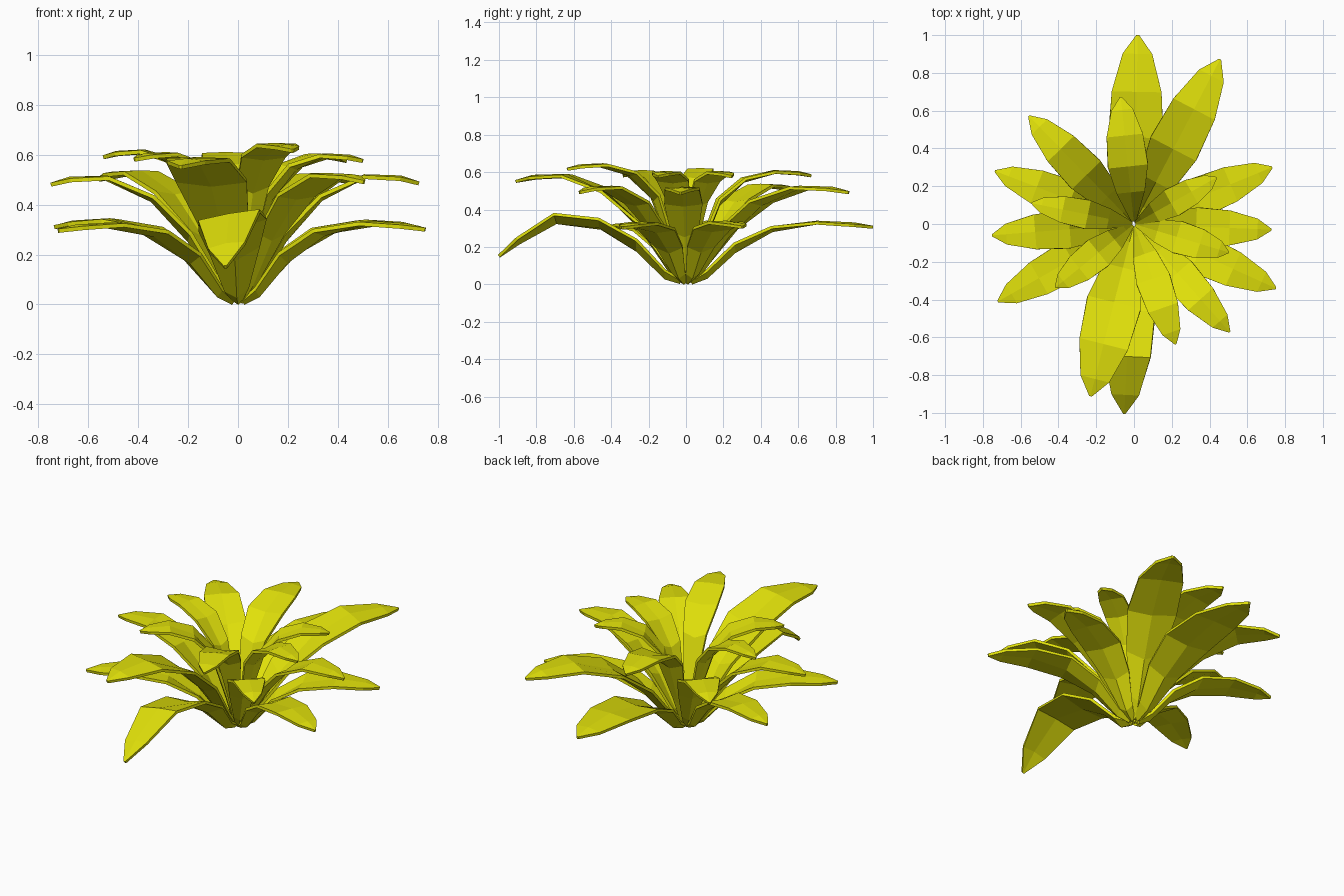
import bpy, bmesh, math
from mathutils import Vector

if "Cube" in bpy.data.objects:
    bpy.data.objects.remove(bpy.data.objects["Cube"])

mat = bpy.data.materials.new("yellow_green_leaf")
mat.diffuse_color = (0.75, 0.75, 0.003, 1)
mat.use_nodes = True
mat.node_tree.nodes["Principled BSDF"].inputs["Base Color"].default_value = mat.diffuse_color

# shared leaf shape: distance along, width share, edge lift (channel to ridge)
ALONG = [0.03, 0.11, 0.26, 0.46, 0.70, 0.90, 1.0]
WIDTH = [0.13, 0.33, 0.70, 0.97, 0.88, 0.52, 0.04]
LIFT = [0.8, 0.7, 0.40, 0.12, -0.04, -0.12, 0.0]

# height profile of each tier, relative to tip height
LOWER = [0.02, 0.12, 0.57, 0.94, 1.09, 1.06, 1.0]
MIDDLE = [0.02, 0.16, 0.53, 0.87, 1.06, 1.05, 1.0]
UPPER = [0.02, 0.29, 0.73, 0.95, 1.04, 1.03, 1.0]
DROOP = [0.06, 0.22, 1.20, 2.05, 2.38, 1.60, 1.0]


def leaf(name, tip, half, profile, roll=0.0):
    x, y, z = tip
    length = math.hypot(x, y)
    d = Vector((x / length, y / length, 0))
    side = Vector((-d.y, d.x, 0))
    bm = bmesh.new()
    rows = []
    for t, w, lift, h in zip(ALONG, WIDTH, LIFT, profile):
        c = d * (length * t) + Vector((0, 0, z * h))
        hw = half * w
        rows.append([bm.verts.new(c + side * (s * hw)
                                  + Vector((0, 0, abs(s) * lift * hw + s * roll * hw)))
                     for s in (1, 0, -1)])
    for a, b in zip(rows, rows[1:]):
        for i in range(2):
            bm.faces.new((a[i], a[i + 1], b[i + 1], b[i]))
    bmesh.ops.recalc_face_normals(bm, faces=bm.faces)
    if sum(f.normal.z for f in bm.faces) < 0:
        bmesh.ops.reverse_faces(bm, faces=bm.faces)
    me = bpy.data.meshes.new(name)
    bm.to_mesh(me)
    bm.free()
    me.materials.append(mat)
    ob = bpy.data.objects.new(name, me)
    bpy.context.collection.objects.link(ob)
    m = ob.modifiers.new("thickness", 'SOLIDIFY')
    m.thickness = 0.016
    m.offset = 0


# tiers of six leaves: tip position, half width
tiers = {
    "lower_leaf": (LOWER, [((0.02, 1.0, 0.305), 0.15), ((0.73, 0.30, 0.305), 0.11),
                           ((0.75, -0.34, 0.30), 0.11), ((-0.72, -0.41, 0.295), 0.11),
                           ((-0.735, 0.28, 0.31), 0.105)]),
    "middle_leaf": (MIDDLE, [((0.455, 0.87, 0.49), 0.14), ((0.725, -0.03, 0.485), 0.105),
                             ((0.505, -0.57, 0.49), 0.10), ((-0.23, -0.91, 0.55), 0.15),
                             ((-0.75, -0.06, 0.48), 0.105), ((-0.555, 0.57, 0.50), 0.11)]),
    "upper_leaf": (UPPER, [((-0.07, 0.67, 0.58), 0.11), ((0.435, 0.245, 0.575), 0.08),
                           ((0.50, -0.15, 0.575), 0.09), ((0.22, -0.635, 0.615), 0.095),
                           ((-0.415, -0.335, 0.58), 0.09), ((-0.54, 0.11, 0.59), 0.08)]),
}
for name, (profile, leaves) in tiers.items():
    for i, (tip, half) in enumerate(leaves):
        leaf(f"{name}_{i + 1}", tip, half, profile)

# drooping front leaf, tilted to one side
leaf("drooping_front_leaf", (-0.05, -1.0, 0.15), 0.14, DROOP, roll=0.18)
